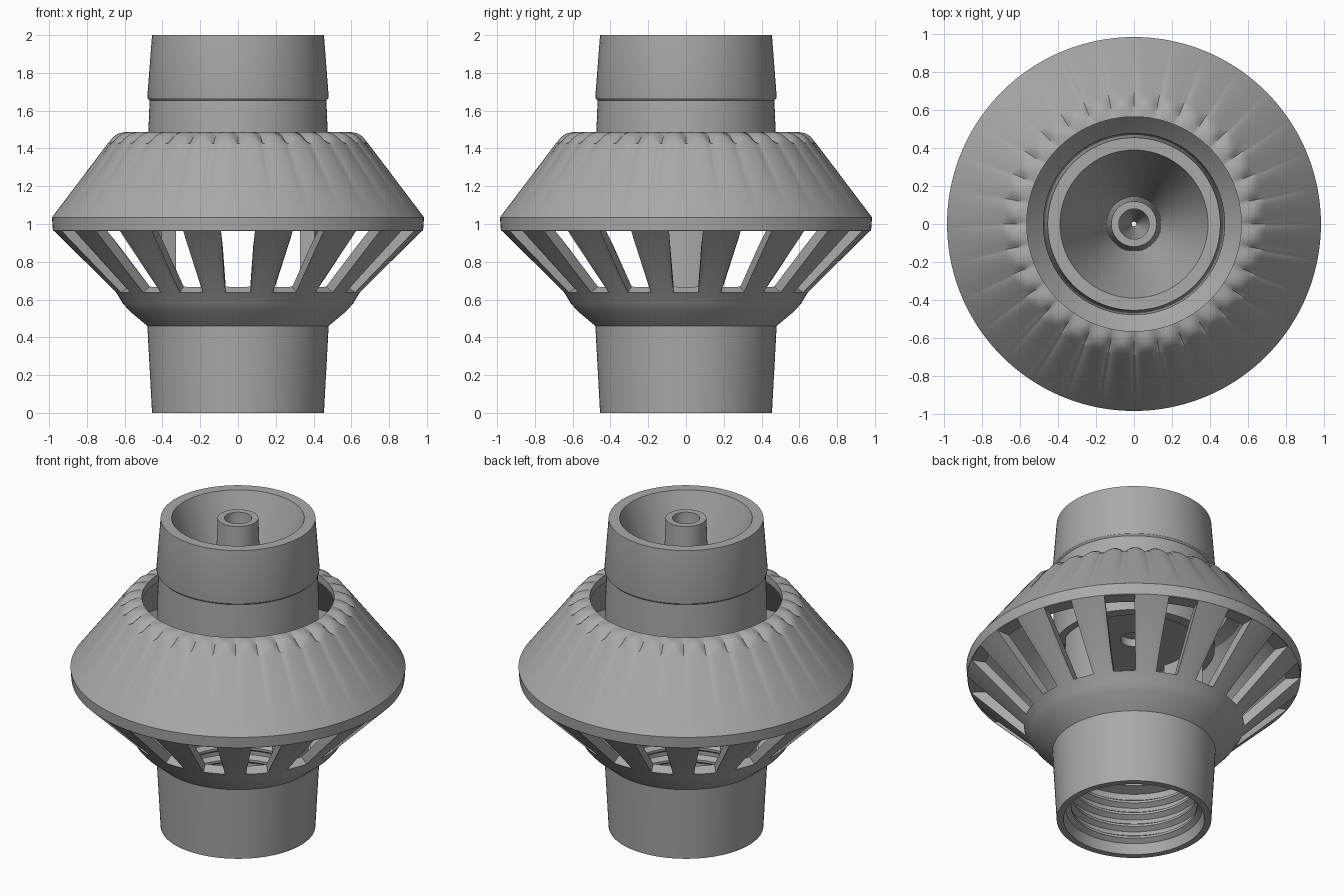
import bpy, bmesh, math
from math import sin, cos, pi, radians

old = bpy.data.objects.get("Cube")
if old:
    bpy.data.objects.remove(old)

grey = bpy.data.materials.new("mid_grey")
grey.use_nodes = True
COLOUR = (0.4, 0.4, 0.4, 1)
grey.diffuse_color = COLOUR
grey.node_tree.nodes["Principled BSDF"].inputs["Base Color"].default_value = COLOUR


def finish(name, bm, smooth=True):
    bmesh.ops.recalc_face_normals(bm, faces=bm.faces)
    mesh = bpy.data.meshes.new(name)
    bm.to_mesh(mesh)
    bm.free()
    mesh.materials.append(grey)
    ob = bpy.data.objects.new(name, mesh)
    bpy.context.collection.objects.link(ob)
    if smooth:
        smooth_object(ob)
    return ob


def smooth_object(ob):
    bpy.ops.object.select_all(action='DESELECT')
    ob.select_set(True)
    bpy.context.view_layer.objects.active = ob
    bpy.ops.object.shade_smooth_by_angle(angle=radians(28))


def lathe(name, profile, segments=96, dent=None, smooth=True):
    """Spin a closed (radius, height) profile; dent lowers chosen points."""
    bm = bmesh.new()
    rings = []
    for s in range(segments):
        a = 2 * pi * s / segments
        rings.append([bm.verts.new((r * cos(a), r * sin(a), z - (dent(i, a) if dent else 0)))
                      for i, (r, z) in enumerate(profile)])
    n = len(profile)
    for s in range(segments):
        p, q = rings[s], rings[(s + 1) % segments]
        for i in range(n):
            j = (i + 1) % n
            bm.faces.new((p[i], q[i], q[j], p[j]))
    return finish(name, bm, smooth)


# Lower cage: threaded socket, flared bowl and rim
outer = [(0.455, 0), (0.48, 0.46), (0.575, 0.54), (0.61, 0.58), (0.64, 0.63),
         (0.98, 0.965), (0.985, 1.035)]
inner = [(0.925, 1.035), (0.915, 0.985), (0.57, 0.64), (0.52, 0.57), (0.43, 0.49),
         (0.33, 0.49), (0.33, 0.42), (0.40, 0.40)]
threads = []
for k in range(4):
    z = 0.36 - 0.08 * k
    threads += [(0.40, z), (0.37, z - 0.02), (0.37, z - 0.035), (0.40, z - 0.055)]
cage = lathe("lower_cage", outer + inner + threads + [(0.415, 0)], smooth=False)

# Wedge cutters for the ring of slanted slots
SLOTS = 16
bm = bmesh.new()
wedge = [(0.72, 0.593, 0.065), (0.45, 0.755, 0.065), (0.70, 0.962, 0.09), (1.03, 0.962, 0.09)]
for s in range(SLOTS):
    a = 2 * pi * s / SLOTS
    sides = [[bm.verts.new((r * cos(a) - m * w * sin(a), r * sin(a) + m * w * cos(a), z))
              for r, z, w in wedge] for m in (-1, 1)]
    bm.faces.new(sides[0])
    bm.faces.new(sides[1][::-1])
    for i in range(4):
        j = (i + 1) % 4
        bm.faces.new((sides[0][i], sides[1][i], sides[1][j], sides[0][j]))
cutter = finish("slot_cutter", bm, False)
cutter.hide_render = True
cut = cage.modifiers.new("slots", 'BOOLEAN')
cut.object = cutter
cut.operation = 'DIFFERENCE'
cut.solver = 'EXACT'
bpy.context.view_layer.objects.active = cage
bpy.ops.object.modifier_apply(modifier=cut.name)
bpy.data.objects.remove(cutter)
smooth_object(cage)

# Upper hood with a scalloped top edge
DEPTH = {1: 0.012, 2: 0.032, 3: 0.032}


def scallop(i, a):
    return DEPTH.get(i, 0) * (1 - abs(sin(16 * a))) ** 1.3


lathe("scalloped_hood",
      [(0.565, 1.487), (0.60, 1.487), (0.635, 1.48), (0.665, 1.46), (0.69, 1.425),
       (0.985, 1.035), (0.925, 1.035), (0.64, 1.41), (0.565, 1.44)],
      segments=320, dent=scallop)

# Upper tube with a tapered collar and conical bowl
lathe("upper_tube",
      [(0.455, 2), (0.48, 1.675), (0.478, 1.665), (0.468, 1.655), (0.475, 1.48), (0.475, 1.15),
       (0.41, 1.15), (0.41, 1.22), (0.08, 1.22), (0.08, 1.30), (0.14, 1.30), (0.39, 2)])

# Hollow centre nozzle
lathe("centre_nozzle",
      [(0.12, 2), (0.145, 1.27), (0.012, 1.27), (0.012, 1.62), (0.08, 1.95), (0.08, 2)],
      segments=48)

# Curved legs joining the tube to the cage
for name, middle in (("left_leg", 0), ("right_leg", pi)):
    bm = bmesh.new()
    steps = 8
    columns = []
    for s in range(steps + 1):
        a = middle + radians(-20 + 40 * s / steps)
        columns.append([bm.verts.new((r * cos(a), r * sin(a), z))
                        for r, z in ((0.35, 0.47), (0.43, 0.47), (0.43, 1.22), (0.35, 1.22))])
    for p, q in zip(columns, columns[1:]):
        for i in range(4):
            j = (i + 1) % 4
            bm.faces.new((p[i], q[i], q[j], p[j]))
    bm.faces.new(columns[0][::-1])
    bm.faces.new(columns[-1])
    finish(name, bm)
